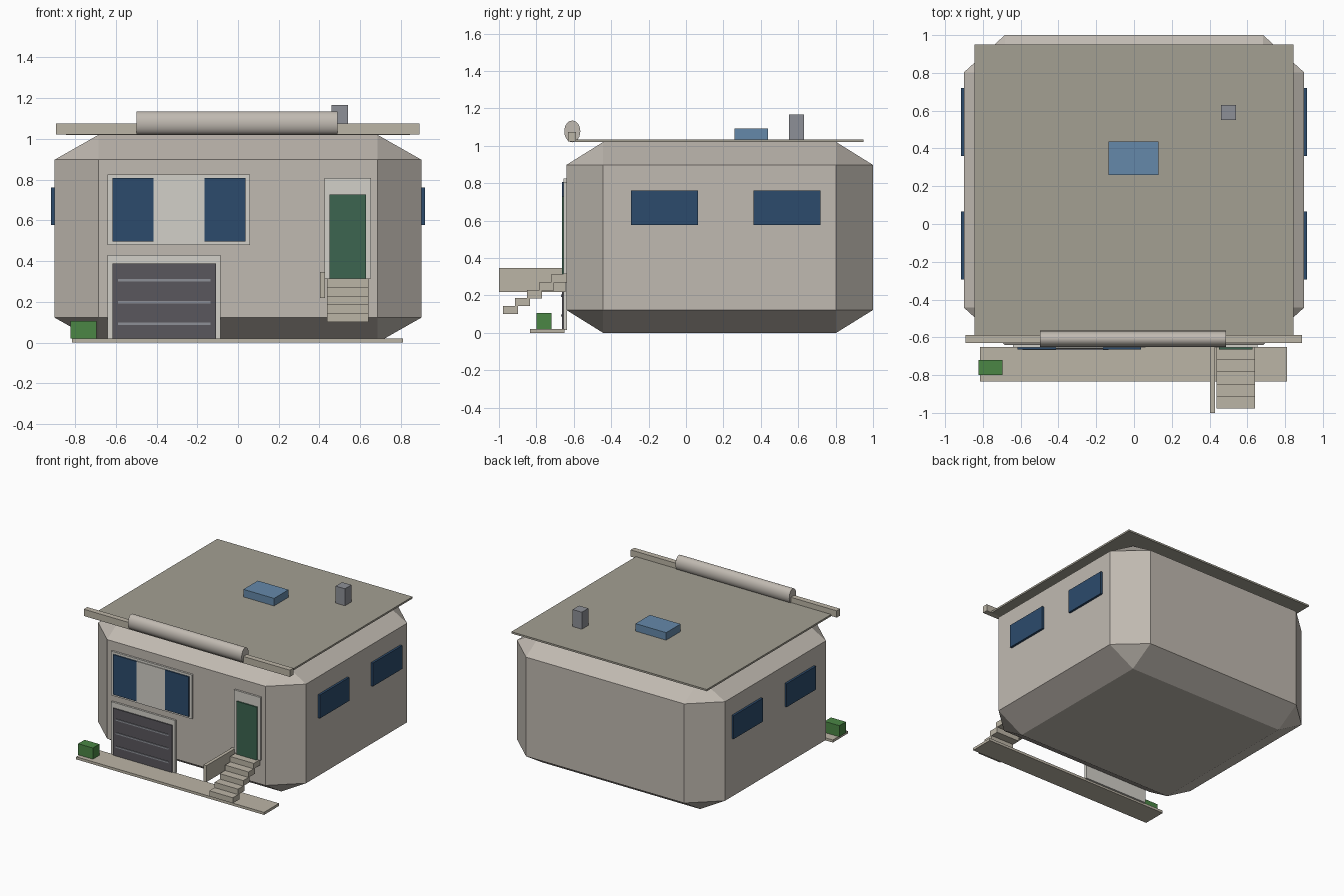
import bpy, bmesh, math
from mathutils import Matrix

if "Cube" in bpy.data.objects:
    bpy.data.objects.remove(bpy.data.objects["Cube"])


def material(name, r, g, b):
    m = bpy.data.materials.new(name)
    m.diffuse_color = (r, g, b, 1)
    m.use_nodes = True
    m.node_tree.nodes["Principled BSDF"].inputs["Base Color"].default_value = m.diffuse_color
    return m


WALL = material("wall_beige", 0.53, 0.49, 0.44)
ROOF = material("roof_tan", 0.37, 0.35, 0.29)
STONE = material("stone", 0.50, 0.46, 0.38)
TRIM = material("trim", 0.65, 0.63, 0.58)
GLASS = material("navy_glass", 0.025, 0.07, 0.15)
SKY = material("skylight_blue", 0.13, 0.25, 0.40)
DARK = material("garage_grey", 0.10, 0.095, 0.11)
RIB = material("rib_grey", 0.27, 0.28, 0.31)
DOOR = material("door_green", 0.045, 0.13, 0.08)
BUSH = material("planter_green", 0.07, 0.24, 0.06)


def finish(name, bm, mat):
    me = bpy.data.meshes.new(name)
    bm.to_mesh(me)
    bm.free()
    me.materials.append(mat)
    ob = bpy.data.objects.new(name, me)
    bpy.context.collection.objects.link(ob)
    return ob


def box(name, x, y, z, mat, chamfer=0):
    """Box from (min, max) ranges; chamfer is a fraction of each dimension."""
    bm = bmesh.new()
    bmesh.ops.create_cube(bm, size=1)
    if chamfer:
        bmesh.ops.bevel(bm, geom=bm.edges[:], offset=chamfer, segments=1,
                        affect='EDGES', profile=0.5)
    mid = [(a + b) / 2 for a, b in (x, y, z)]
    size = [b - a for a, b in (x, y, z)]
    bm.transform(Matrix.Translation(mid) @ Matrix.Diagonal((*size, 1)))
    return finish(name, bm, mat)


# chamfered house body
box("house_body", (-0.9, 0.9), (-0.64, 1.0), (0, 1.02), WALL, 0.12)

# roof slab, front beam and rolled awning
box("roof_slab", (-0.845, 0.845), (-0.59, 0.95), (1.02, 1.034), ROOF)
box("roof_beam", (-0.893, 0.89), (-0.63, -0.587), (1.022, 1.075), STONE)
bm = bmesh.new()
bmesh.ops.create_cone(bm, cap_ends=True, segments=24, radius1=1, radius2=1, depth=1)
bm.transform(Matrix.Translation((-0.005, -0.608, 1.077))
             @ Matrix.Diagonal((0.985, 0.043, 0.058, 1))
             @ Matrix.Rotation(math.pi / 2, 4, 'Y'))
roll = finish("awning_roll", bm, WALL)
bpy.context.view_layer.objects.active = roll
roll.select_set(True)
bpy.ops.object.shade_smooth_by_angle(angle=math.radians(30))

# roof fittings
box("skylight", (-0.135, 0.13), (0.26, 0.438), (1.03, 1.093), SKY)
box("chimney", (0.46, 0.54), (0.55, 0.63), (1.03, 1.167), RIB)

# side windows
for s, side in ((-1, "left"), (1, "right")):
    for y, place in ((-0.295, "front"), (0.36, "back")):
        box(f"{side}_{place}_window", sorted((s * 0.88, s * 0.917)),
            (y, y + 0.36), (0.577, 0.76), GLASS)

# front picture window
box("window_frame", (-0.64, 0.06), (-0.655, -0.63), (0.48, 0.825), TRIM)
for x, n in ((-0.617, "left_pane"), (-0.165, "right_pane")):
    box(n, (x, x + 0.203), (-0.664, -0.65), (0.495, 0.807), GLASS)
box("centre_panel", (-0.414, -0.165), (-0.66, -0.65), (0.495, 0.807), TRIM)

# garage door with ribs
box("garage_frame", (-0.64, -0.085), (-0.655, -0.635), (0.015, 0.43), TRIM)
box("garage_door", (-0.617, -0.108), (-0.663, -0.65), (0.02, 0.388), DARK)
for i in range(3):
    z = 0.093 + i * 0.106
    box(f"garage_rib_{i + 1}", (-0.59, -0.135), (-0.668, -0.66), (z - 0.006, z + 0.006), RIB)

# entrance door
box("door_frame", (0.425, 0.653), (-0.655, -0.63), (0.315, 0.807), TRIM)
box("front_door", (0.45, 0.628), (-0.664, -0.65), (0.3, 0.728), DOOR)

# stairs and their side wall
for i in range(5):
    y, z = -0.978 + i * 0.0645, 0.1 + i * 0.0425
    box(f"step_{i + 1}", (0.437, 0.64), (y, y + 0.08), (z, z + 0.0435), STONE)
box("stair_side_wall", (0.402, 0.428), (-1.0, -0.645), (0.218, 0.346), STONE)

# front path and planter
box("front_path", (-0.815, 0.81), (-0.835, -0.65), (0, 0.02), STONE)
box("planter", (-0.823, -0.695), (-0.8, -0.72), (0.02, 0.107), BUSH)
